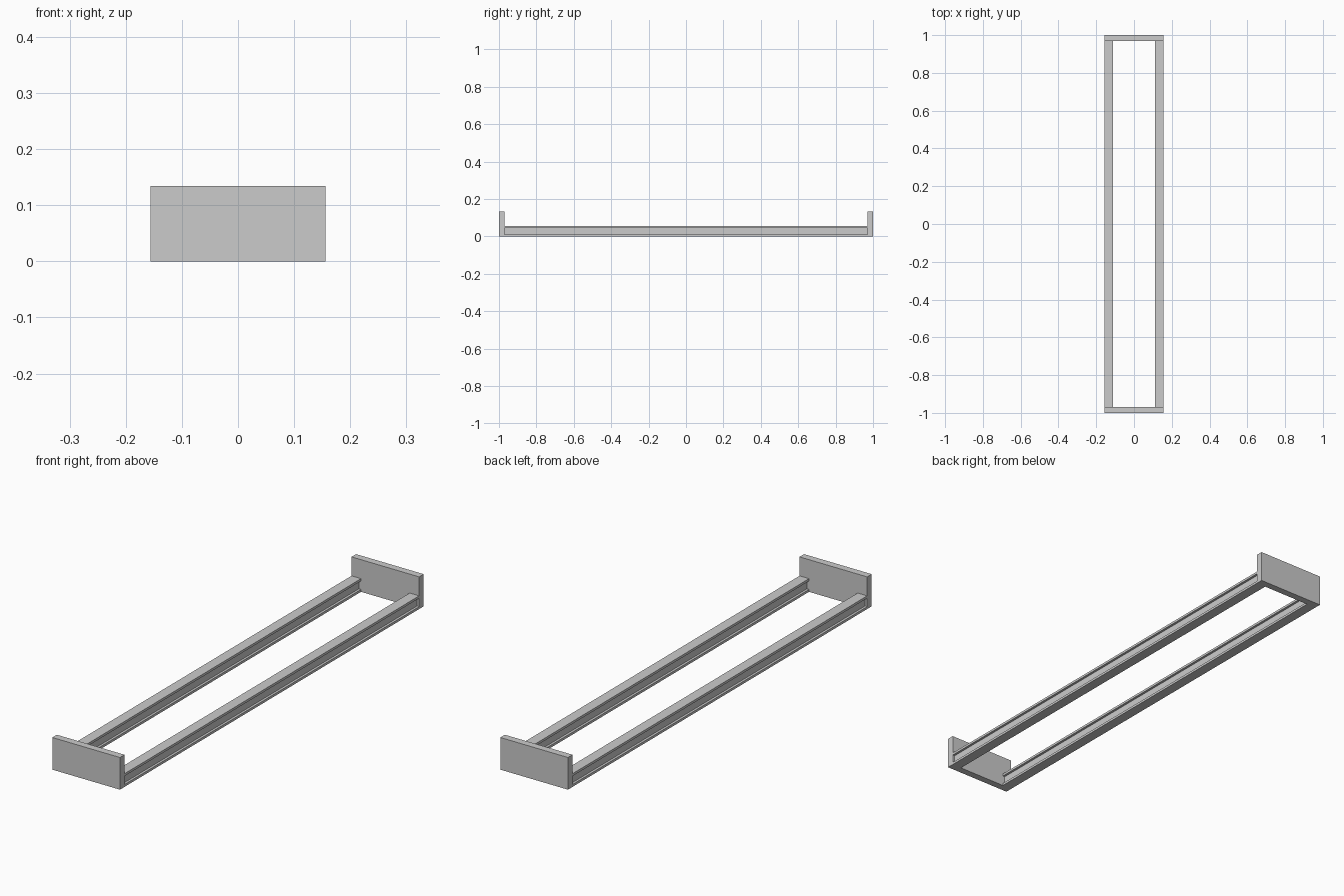
import bpy, bmesh

if "Cube" in bpy.data.objects:
    bpy.data.objects.remove(bpy.data.objects["Cube"])

def box(bm, x0, x1, y0, y1, z0, z1):
    v = [bm.verts.new((x, y, z)) for x in (x0, x1) for y in (y0, y1) for z in (z0, z1)]
    for f in ((0, 1, 3, 2), (4, 6, 7, 5), (0, 4, 5, 1), (2, 3, 7, 6), (0, 2, 6, 4), (1, 5, 7, 3)):
        bm.faces.new([v[i] for i in f])

def finish(name, bm):
    bmesh.ops.recalc_face_normals(bm, faces=bm.faces)
    me = bpy.data.meshes.new(name)
    bm.to_mesh(me)
    bm.free()
    bpy.context.collection.objects.link(bpy.data.objects.new(name, me))

# I-beam rail section: (distance from rail centre, height)
half = [(0.022, 0.0), (0.022, 0.01), (0.012, 0.01), (0.012, 0.045), (0.022, 0.045), (0.022, 0.055)]
profile = half + [(-x, z) for x, z in reversed(half)]

for side, s in (("left", -1), ("right", 1)):
    bm = bmesh.new()
    face = bm.faces.new([bm.verts.new((s * 0.134 + x, -0.97, z)) for x, z in profile])
    ext = bmesh.ops.extrude_face_region(bm, geom=[face], use_keep_orig=True)
    bmesh.ops.translate(bm, vec=(0, 1.94, 0),
                        verts=[g for g in ext["geom"] if isinstance(g, bmesh.types.BMVert)])
    finish(side + "_rail", bm)

# end plates
for end, s in (("front", -1), ("back", 1)):
    bm = bmesh.new()
    box(bm, -0.156, 0.156, *sorted((s * 0.97, s)), 0, 0.134)
    finish(end + "_plate", bm)
